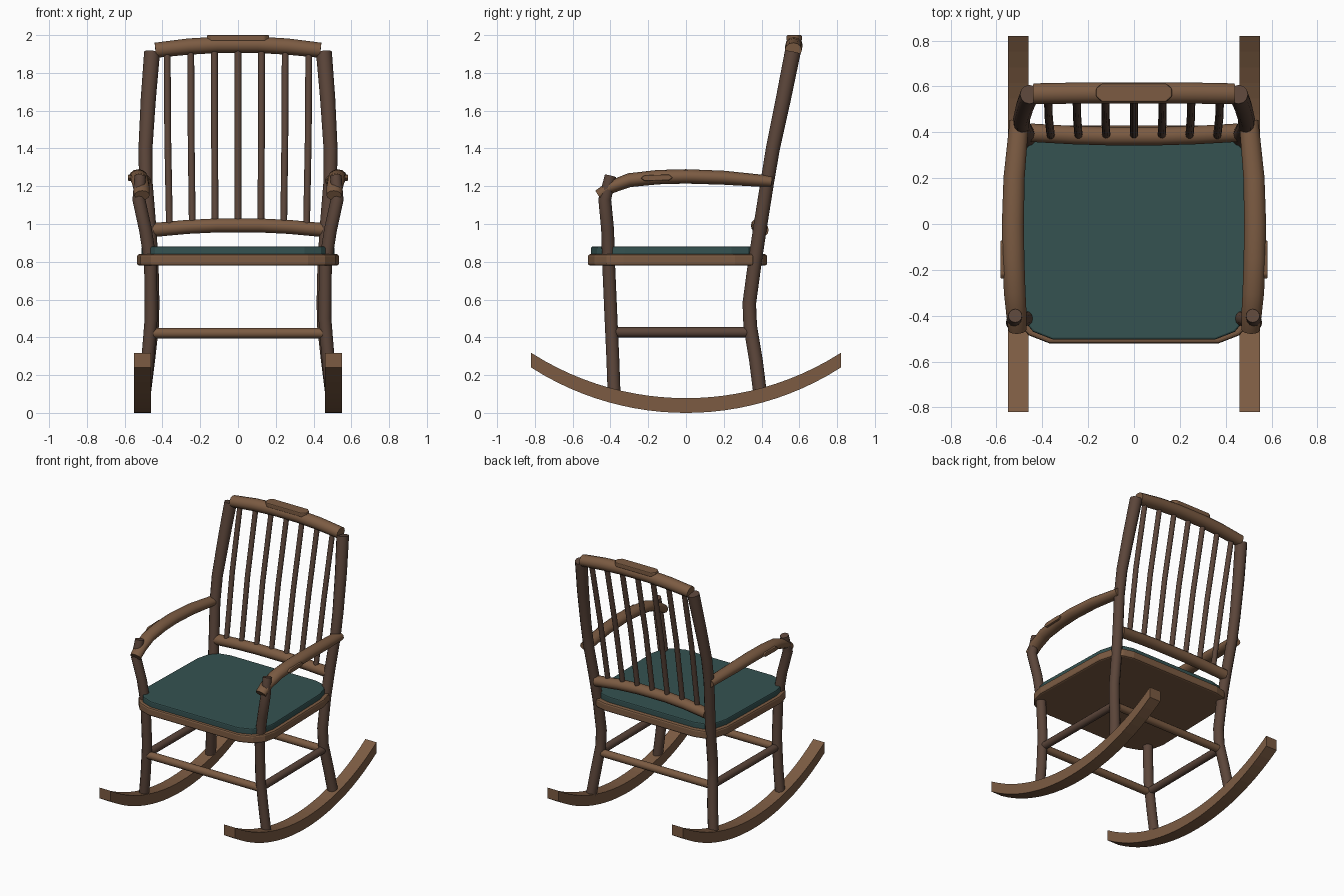
import bpy, bmesh
from mathutils import Vector

if "Cube" in bpy.data.objects:
    bpy.data.objects.remove(bpy.data.objects["Cube"])


def material(name, rgb):
    m = bpy.data.materials.new(name)
    m.diffuse_color = (*rgb, 1)
    m.use_nodes = True
    m.node_tree.nodes["Principled BSDF"].inputs["Base Color"].default_value = m.diffuse_color
    return m


LIGHT = material("light_wood", (0.20, 0.105, 0.055))
DARK = material("dark_wood", (0.105, 0.06, 0.042))
TEAL = material("teal_fabric", (0.035, 0.085, 0.083))


def finish(name, bm, mat, bevel=0):
    bmesh.ops.recalc_face_normals(bm, faces=bm.faces[:])
    me = bpy.data.meshes.new(name)
    bm.to_mesh(me)
    bm.free()
    ob = bpy.data.objects.new(name, me)
    bpy.context.collection.objects.link(ob)
    me.materials.append(mat)
    if bevel:
        b = ob.modifiers.new("bevel", 'BEVEL')
        b.width, b.segments = bevel, 2
    return ob


def tube(name, pts, radii, mat, up=(0, 0, 1), sides=12):
    """Round bar through pts; radii = one (side, up) pair per point."""
    from math import cos, sin, tau
    bm, pts, up = bmesh.new(), [Vector(p) for p in pts], Vector(up)
    if isinstance(radii, float):
        radii = [(radii, radii)] * len(pts)
    rings = []
    for i, p in enumerate(pts):
        t = (pts[min(i + 1, len(pts) - 1)] - pts[max(i - 1, 0)]).normalized()
        s = t.cross(up).normalized()
        u = s.cross(t)
        a, b = radii[i]
        rings.append([bm.verts.new(p + s * a * cos(tau * k / sides) + u * b * sin(tau * k / sides))
                      for k in range(sides)])
    for r, q in zip(rings, rings[1:]):
        for k in range(sides):
            n = (k + 1) % sides
            bm.faces.new((r[k], r[n], q[n], q[k]))
    bm.faces.new(rings[0])
    bm.faces.new(rings[-1])
    ob = finish(name, bm, mat)
    bpy.context.view_layer.objects.active = ob
    ob.select_set(True)
    bpy.ops.object.shade_smooth_by_angle(angle=0.7)
    ob.select_set(False)
    return ob


def prism(name, outline, offset, mat, bevel=0):
    """Extrude a closed 3D outline by offset."""
    bm = bmesh.new()
    f = bm.faces.new([bm.verts.new(p) for p in outline])
    new = bmesh.ops.extrude_face_region(bm, geom=[f])["geom"]
    bmesh.ops.translate(bm, vec=offset, verts=[v for v in new if isinstance(v, bmesh.types.BMVert)])
    return finish(name, bm, mat, bevel)


# Seat frame and cushion share one chamfered outline
half = [(0.37, -0.52), (0.46, -0.485), (0.515, -0.42), (0.535, -0.33),
        (0.52, 0.26), (0.495, 0.35), (0.44, 0.41), (0.36, 0.43)]
loop = half + [(-x, y) for x, y in reversed(half)]
prism("seat_frame", [(x, y, 0.78) for x, y in loop], (0, 0, 0.06), LIGHT, 0.012)
prism("cushion", [(x * 0.955, (y + 0.045) * 0.955 - 0.05, 0.83) for x, y in loop],
      (0, 0, 0.05), TEAL, 0.008)

for s, side in ((1, "right"), (-1, "left")):
    # Curved rocker with vertical end cuts
    R, N = 1.52, 24
    ys = [-0.82 + 1.64 * i / N for i in range(N + 1)]
    arc = [(y, R - (R * R - y * y) ** 0.5) for y in ys]
    prof = arc + [(y, z + 0.078) for y, z in reversed(arc)]
    prism(f"rocker_{side}", [(s * 0.46, y, z) for y, z in prof], (s * 0.09, 0, 0), LIGHT)

    # Back leg running up into the back post
    post = [(0.50, 0.395, 0.08), (0.475, 0.37, 0.28), (0.455, 0.34, 0.46), (0.452, 0.335, 0.58),
            (0.457, 0.365, 0.80), (0.47, 0.395, 1.00), (0.488, 0.43, 1.22), (0.49, 0.46, 1.40),
            (0.475, 0.515, 1.66), (0.455, 0.565, 1.91)]
    w = [0.036] * 7 + [0.037, 0.04, 0.042]
    tube(f"back_post_{side}", [(s * x, y, z) for x, y, z in post], [(a, a) for a in w],
         DARK, (0, 1, 0))

    # Front leg running up through the arm
    leg = [(0.50, -0.38, 0.08), (0.478, -0.387, 0.28), (0.46, -0.397, 0.50), (0.463, -0.41, 0.80),
           (0.49, -0.415, 0.97), (0.525, -0.43, 1.13), (0.518, -0.40, 1.255)]
    tube(f"front_leg_{side}", [(s * x, y, z) for x, y, z in leg],
         [(0.034, 0.034)] * 6 + [(0.03, 0.03)], DARK, (0, 1, 0))

    # Armrest, flattened and drooping at the front
    arm = [(0.508, -0.462, 1.152), (0.512, -0.40, 1.195), (0.52, -0.30, 1.232), (0.526, -0.15, 1.248),
           (0.528, 0.0, 1.252), (0.523, 0.2, 1.245), (0.50, 0.45, 1.225)]
    tube(f"armrest_{side}", [(s * x, y, z) for x, y, z in arm],
         [(0.04, 0.03), (0.044, 0.034), (0.047, 0.037), (0.048, 0.038),
          (0.048, 0.038), (0.046, 0.037), (0.042, 0.031)], LIGHT)
    # Worn boss on the outer side of the arm
    boss = [(-0.24, 1.243), (-0.22, 1.228), (-0.09, 1.231), (-0.07, 1.245), (-0.09, 1.262), (-0.22, 1.258)]
    prism(f"arm_boss_{side}", [(s * 0.55, y, z) for y, z in boss], (s * 0.033, 0, 0), LIGHT, 0.005)

    # Side stretcher
    tube(f"side_stretcher_{side}", [(s * 0.463, -0.395, 0.427), (s * 0.458, 0.345, 0.427)], 0.027, DARK)

# Front and back stretchers
for name, y in (("front_stretcher", -0.395), ("back_stretcher", 0.345)):
    tube(name, [(-0.455, y, 0.422), (0.455, y, 0.422)], 0.027, LIGHT)

# Lower back rail, bowed up and forward
xs = [-1, -0.6, -0.25, 0.25, 0.6, 1]
tube("lower_back_rail", [(0.45 * t, 0.382 + 0.016 * t * t, 0.994 - 0.026 * t * t) for t in xs],
     [(0.04, 0.037)] * 6, LIGHT)

# Crest rail with a raised boss
tube("crest_rail", [(0.437 * t, 0.572 - 0.004 * t * t, 1.95 - 0.03 * t * t) for t in xs],
     [(0.045, 0.04)] + [(0.046, 0.043)] * 4 + [(0.045, 0.04)], LIGHT)
oct_half = [(0.165, 0.555), (0.14, 0.533), (-0.14, 0.533), (-0.165, 0.555)]
prism("crest_boss", [(x, y, 1.968) for x, y in oct_half + [(x, 1.146 - y) for x, y in reversed(oct_half)]],
      (0, 0, 0.032), LIGHT, 0.006)

# Seven back spindles
for i in range(-3, 4):
    tube(f"spindle_{i + 4}", [(0.121 * i, 0.385, 0.99), (0.124 * i, 0.465, 1.46), (0.125 * i, 0.565, 1.93)],
         0.018, DARK, (0, 1, 0), 10)
